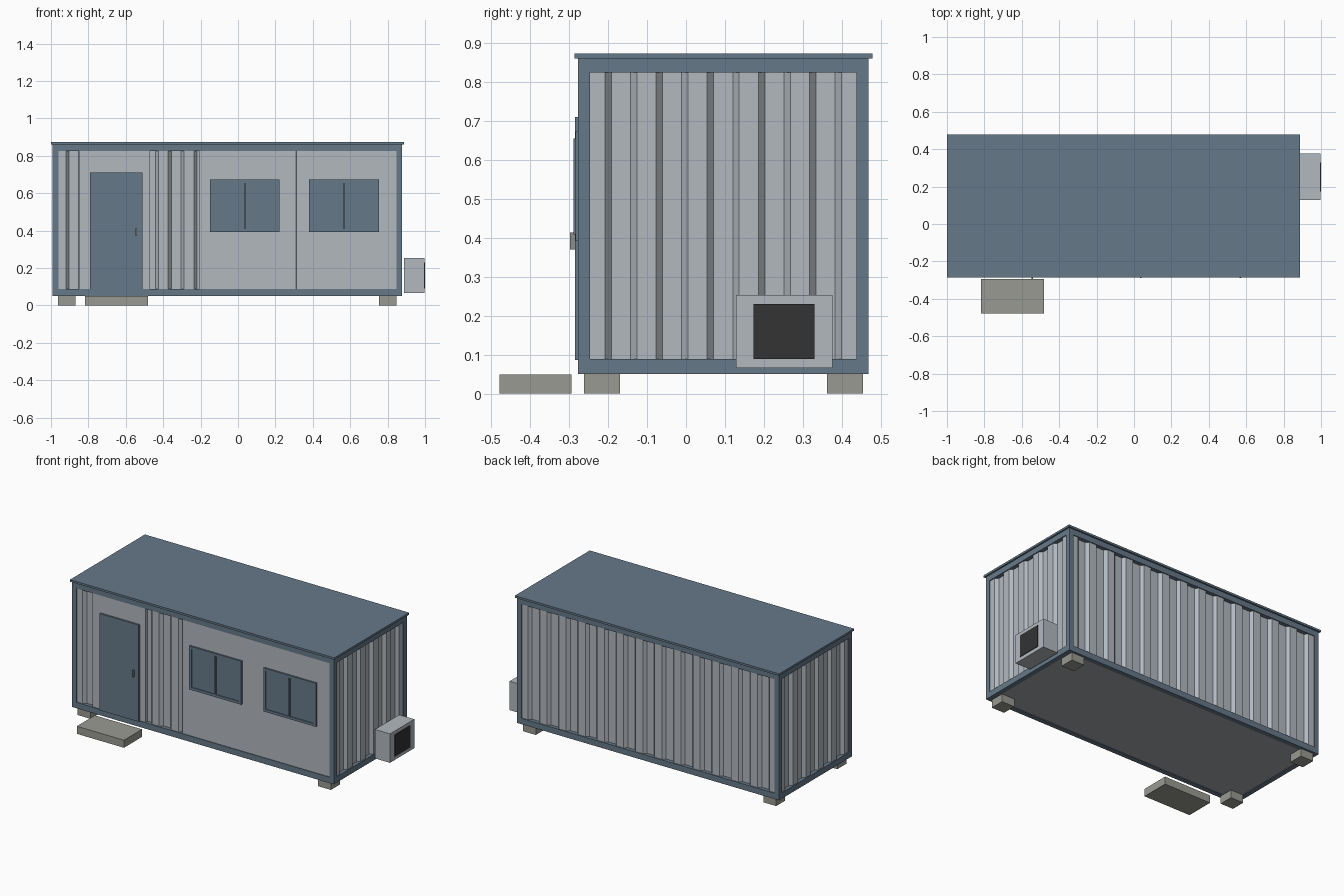
import bpy
import bmesh
from mathutils import Vector

cube = bpy.data.objects.get("Cube")
if cube:
    bpy.data.objects.remove(cube, do_unlink=True)


def material(name, rgb):
    lin = [((c / 255 + 0.055) / 1.055) ** 2.4 for c in rgb] + [1.0]
    mat = bpy.data.materials.new(name)
    mat.use_nodes = True
    mat.diffuse_color = lin
    mat.node_tree.nodes["Principled BSDF"].inputs["Base Color"].default_value = lin
    return mat


BLUE = material("slate blue paint", (102, 121, 137))
WALL = material("light grey panel", (178, 185, 191))
FLOOR = material("floor grey", (163, 169, 173))
CONCRETE = material("concrete", (154, 154, 147))
DARK = material("dark grille", (51, 51, 51))
METAL = material("handle metal", (140, 140, 138))


def finish(name, bm, mat):
    mesh = bpy.data.meshes.new(name)
    bm.to_mesh(mesh)
    bm.free()
    mesh.materials.append(mat)
    obj = bpy.data.objects.new(name, mesh)
    bpy.context.collection.objects.link(obj)
    return obj


def boxes(name, mat, *spans):
    """One object made of boxes, each given as (x0, x1, y0, y1, z0, z1)."""
    bm = bmesh.new()
    for x0, x1, y0, y1, z0, z1 in spans:
        verts = bmesh.ops.create_cube(bm, size=1)["verts"]
        bmesh.ops.scale(bm, vec=(x1 - x0, y1 - y0, z1 - z0), verts=verts)
        bmesh.ops.translate(bm, vec=((x0 + x1) / 2, (y0 + y1) / 2, (z0 + z1) / 2), verts=verts)
    return finish(name, bm, mat)


X0, X1, Y0, Y1 = -0.992, 0.878, -0.277, 0.468
Z0, Z1 = 0.05, 0.862
POST, RAIL = 0.031, 0.038
INSET, DEPTH, SLOPE = 0.006, 0.019, 0.0165


def corrugated(name, start, along, flats):
    """Trapezoid sheet running from start; it faces along x up."""
    along = Vector(along)
    out = along.normalized().cross(Vector((0, 0, 1)))
    length = along.length
    flat = (length - SLOPE * (flats - 1)) / flats
    bm = bmesh.new()
    prev = None
    for i in range(flats):
        d = -INSET - (DEPTH if i % 2 else 0)
        for t in (i * (flat + SLOPE), i * (flat + SLOPE) + flat):
            p = Vector(start) + along.normalized() * t + out * d
            pair = [bm.verts.new((p.x, p.y, z)) for z in (Z0 + 0.01, Z1 - 0.01)]
            if prev:
                bm.faces.new((prev[0], pair[0], pair[1], prev[1]))
            prev = pair
    return finish(name, bm, WALL)


# Steel frame: corner posts, then bottom and top rails
boxes("corner_posts", BLUE, *[
    (x, x + POST, y, y + POST, Z0, Z1)
    for x in (X0, X1 - POST) for y in (Y0, Y1 - POST)])
for name, z in (("bottom_rails", Z0), ("top_rails", Z1 - RAIL)):
    boxes(name, BLUE,
          *[(X0 + POST, X1 - POST, y, y + POST, z, z + RAIL) for y in (Y0, Y1 - POST)],
          *[(x, x + POST, Y0 + POST, Y1 - POST, z, z + RAIL) for x in (X0, X1 - POST)])

# Roof and floor
boxes("roof", BLUE, (-1.0, 0.888, -0.286, 0.478, Z1 - 0.002, 0.873))
boxes("floor", FLOOR, (X0 + POST, X1 - POST, Y0 + POST, Y1 - POST, Z0 + 0.004, Z0 + 0.03))

# Corrugated walls
E = 0.02
lx, ly = X1 - X0 - 2 * E, Y1 - Y0 - 2 * E
corrugated("front_wall", (X0 + E, Y0, 0), (lx, 0, 0), 27)
corrugated("back_wall", (X1 - E, Y1, 0), (-lx, 0, 0), 27)
corrugated("wall_at_positive_x", (X1, Y0 + E, 0), (0, ly, 0), 11)
corrugated("wall_at_negative_x", (X0, Y1 - E, 0), (0, -ly, 0), 11)

# Flat wall sections around the door and windows
boxes("flat_front_panels", WALL, *[
    (a, b, Y0 + INSET - 0.002, Y0 + 0.03, Z0 + RAIL - 0.005, Z1 - RAIL + 0.005)
    for a, b in ((-0.85, -0.47), (-0.205, 0.305), (0.313, 0.83))])

# Door with handle
boxes("door", BLUE, (-0.79, -0.51, -0.285, Y0 + 0.02, 0.086, 0.71))
boxes("door_handle", METAL, (-0.548, -0.54, -0.298, -0.284, 0.37, 0.413))

# Windows: frame, pane and centre bar
for name, a, b in (("left_window", -0.15, 0.222), ("right_window", 0.38, 0.755)):
    w, z0, z1, m = 0.017, 0.391, 0.672, (a + b) / 2
    boxes(name + "_frame", BLUE,
          (a, b, -0.284, Y0 + 0.02, z0, z0 + w), (a, b, -0.284, Y0 + 0.02, z1 - w, z1),
          (a, a + w, -0.284, Y0 + 0.02, z0 + w, z1 - w),
          (b - w, b, -0.284, Y0 + 0.02, z0 + w, z1 - w))
    boxes(name + "_pane", BLUE, (a + w, b - w, -0.279, Y0 + 0.01, z0 + w, z1 - w))
    boxes(name + "_centre_bar", BLUE, (m - 0.004, m + 0.004, -0.289, -0.278, z0 + w, z1 - w))

# Air conditioner on the end wall
boxes("air_conditioner", WALL, (0.888, 0.996, 0.128, 0.376, 0.066, 0.253))
boxes("air_conditioner_grille", DARK, (0.993, 1.0, 0.173, 0.33, 0.089, 0.23))

# Foundation blocks and doorstep
boxes("foundation_blocks", CONCRETE, *[
    (x, x + 0.092, y, y + 0.092, 0, Z0)
    for x in (-0.962, 0.755) for y in (-0.262, 0.362)])
boxes("doorstep", CONCRETE, (-0.817, -0.48, -0.478, -0.294, 0, 0.049))
